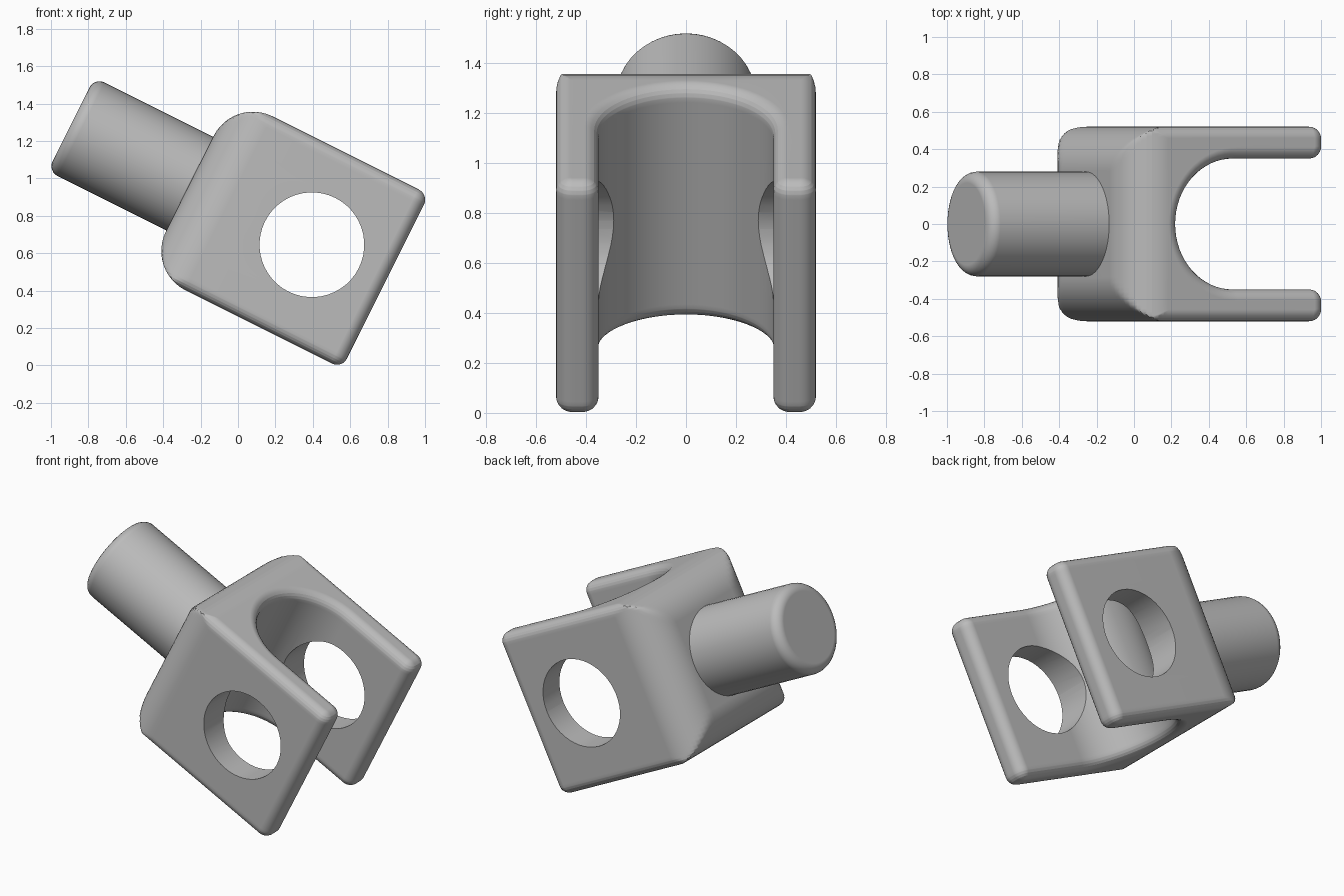
import bpy, bmesh, math
from mathutils import Matrix

cube = bpy.data.objects.get("Cube")
if cube:
    bpy.data.objects.remove(cube, do_unlink=True)

TILT = math.radians(26.57)
PIN = (0.395, 0, 0.645)          # centre of the pin holes
HALF, INNER, TIP = 0.52, 0.35, 0.44
BACK, BACK_R = -0.73, 0.235      # rear face and its large rounding
FLOOR, EDGE = -0.433, 0.06       # slot bottom and small edge rounding

steel = bpy.data.materials.new("plain grey")
steel.diffuse_color = (0.5, 0.5, 0.5, 1)
steel.use_nodes = True
for node in steel.node_tree.nodes:
    if node.type == 'BSDF_PRINCIPLED':
        node.inputs["Base Color"].default_value = (0.5, 0.5, 0.5, 1)


def make_object(name, bm):
    """Turn a bmesh into a tilted object placed on the pin centre."""
    bmesh.ops.recalc_face_normals(bm, faces=bm.faces)
    mesh = bpy.data.meshes.new(name)
    bm.to_mesh(mesh)
    bm.free()
    mesh.materials.append(steel)
    obj = bpy.data.objects.new(name, mesh)
    bpy.context.collection.objects.link(obj)
    obj.location = PIN
    obj.rotation_euler = (0, TILT, 0)
    return obj


def activate(obj):
    bpy.ops.object.select_all(action='DESELECT')
    obj.select_set(True)
    bpy.context.view_layer.objects.active = obj


def cylinder(radius, depth, axis, centre):
    bm = bmesh.new()
    turn = Matrix.Rotation(math.pi / 2, 4, axis)
    bmesh.ops.create_cone(bm, cap_ends=True, segments=48, radius1=radius,
                          radius2=radius, depth=depth,
                          matrix=Matrix.Translation(centre) @ turn)
    return bm


def arc(cu, cy, r, start, end, steps):
    angles = [math.radians(start + (end - start) * i / steps) for i in range(steps + 1)]
    return [(cu + r * math.cos(a), cy + r * math.sin(a)) for a in angles]


def fall(v, r):
    """How far a rounding of radius r has dropped at height v."""
    t = min(max(abs(v) - (HALF - r), 0), r)
    return r - math.sqrt(max(r * r - t * t, 0))


def outline(v):
    """U-shaped section of the yoke at height v."""
    d = fall(v, EDGE)
    rear = BACK + fall(v, BACK_R)
    outer = [(BACK, 0)] + arc(BACK + BACK_R, HALF - BACK_R, BACK_R, 180, 90, 14)
    pts = [(max(u, rear), min(y, HALF - d)) for u, y in outer]
    r = 0.065 - d
    pts += arc(TIP - d - r, HALF - d - r, r, 90, 0, 6)
    pts += arc(TIP - d - r, INNER + d + r, r, 0, -90, 6)
    pts += arc(FLOOR + INNER, 0, INNER + d, 90, 180, 16)
    return pts + [(u, -y) for u, y in reversed(pts[1:-1])]


# Yoke: U sections stacked across its height
heights = {0.0}
for radius, steps in ((BACK_R, 12), (EDGE, 6)):
    for i in range(steps + 1):
        h = round(HALF - radius + radius * math.sin(math.pi / 2 * i / steps), 4)
        heights |= {h, -h}
bm = bmesh.new()
rings = [[bm.verts.new((u, y, v)) for u, y in outline(v)] for v in sorted(heights)]
count = len(rings[0])
for low, high in zip(rings, rings[1:]):
    for i in range(count):
        j = (i + 1) % count
        bm.faces.new((low[i], low[j], high[j], high[i]))
# End caps as strips between the outer and inner halves of the U
half = count // 2
for ring in (rings[0], rings[-1]):
    bm.faces.new(ring)
bmesh.ops.remove_doubles(bm, verts=bm.verts, dist=0.0002)
yoke = make_object("yoke", bm)

# Pin holes through both arms
cutter = make_object("pin_hole_cutter", cylinder(0.28, 2, 'X', (0, 0, 0)))
cutter.hide_render = True
bpy.context.view_layer.update()
activate(yoke)
cut = yoke.modifiers.new("pin_holes", 'BOOLEAN')
cut.operation = 'DIFFERENCE'
cut.solver = 'EXACT'
cut.object = cutter
bpy.ops.object.modifier_apply(modifier=cut.name)
bpy.data.objects.remove(cutter, do_unlink=True)

# Shank: round bar with a softened free end
bm = cylinder(0.28, 0.84, 'Y', (-1.02, 0, 0))
rim = [e for e in bm.edges if all(v.co.x < -1.4 for v in e.verts)]
bmesh.ops.bevel(bm, geom=rim, offset=0.06, segments=6, profile=0.5, affect='EDGES')
shank = make_object("shank", bm)

for obj in (yoke, shank):
    activate(obj)
    bpy.ops.object.shade_smooth_by_angle(angle=math.radians(35))
    weighted = obj.modifiers.new("weighted_normals", 'WEIGHTED_NORMAL')
    weighted.keep_sharp = True
